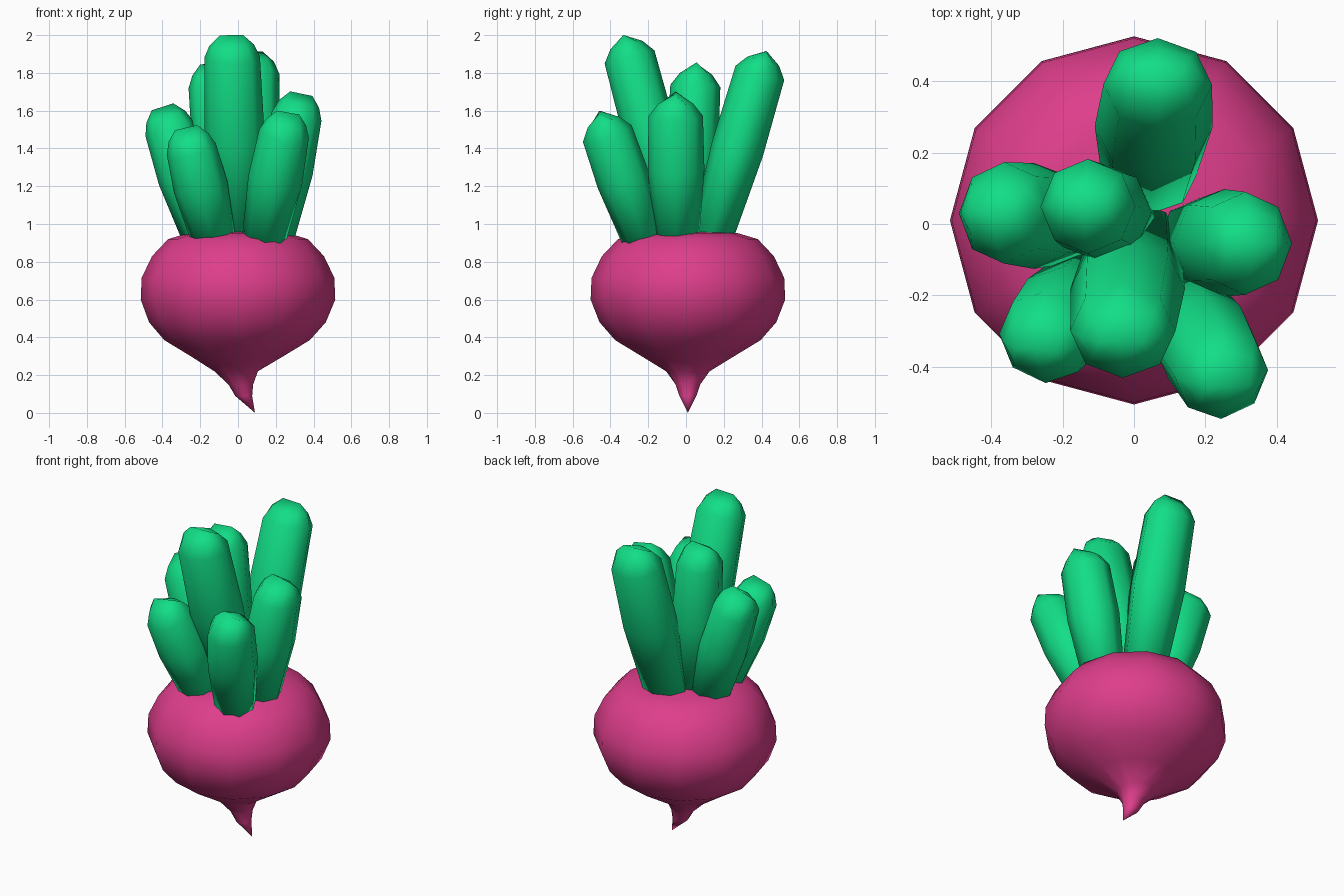
import bpy, bmesh, math
from mathutils import Vector

if "Cube" in bpy.data.objects:
    bpy.data.objects.remove(bpy.data.objects["Cube"])


def material(name, rgb):
    m = bpy.data.materials.new(name)
    m.diffuse_color = (*rgb, 1)
    m.use_nodes = True
    m.node_tree.nodes["Principled BSDF"].inputs["Base Color"].default_value = m.diffuse_color
    return m


pink = material("beet pink", (0.73, 0.048, 0.26))
green = material("leaf green", (0.006, 0.73, 0.24))


def loft(name, rings, mat):
    """Join rings of equal point count into a closed smooth solid."""
    bm = bmesh.new()
    loops = [[bm.verts.new(p) for p in ring] for ring in rings]
    n = len(loops[0])
    for a, b in zip(loops, loops[1:]):
        for i in range(n):
            j = (i + 1) % n
            bm.faces.new((a[i], a[j], b[j], b[i]))
    bm.faces.new(loops[0][::-1])
    bm.faces.new(loops[-1])
    bmesh.ops.remove_doubles(bm, verts=bm.verts, dist=0.0005)
    bmesh.ops.recalc_face_normals(bm, faces=bm.faces)
    me = bpy.data.meshes.new(name)
    bm.to_mesh(me)
    bm.free()
    me.materials.append(mat)
    ob = bpy.data.objects.new(name, me)
    bpy.context.collection.objects.link(ob)
    for p in me.polygons:
        p.use_smooth = True
    return ob


def circle(n, rx, ry):
    return [(rx * math.cos(2 * math.pi * i / n), ry * math.sin(2 * math.pi * i / n))
            for i in range(n)]


# Root bulb with bent tail: (height, radius, x offset)
profile = [(0.0, 0.0, 0.09), (0.09, 0.045, 0.03), (0.15, 0.065, 0.015),
           (0.22, 0.115, -0.01), (0.30, 0.245, -0.005), (0.385, 0.385, -0.005),
           (0.48, 0.468, -0.003), (0.60, 0.515, 0), (0.715, 0.51, 0),
           (0.83, 0.455, 0), (0.92, 0.37, 0), (0.953, 0.26, 0), (0.965, 0.0, 0)]
loft("root_bulb", [[(x + cx, y + 0.01, z) for x, y in circle(12, r, r)]
                   for z, r, cx in profile], pink)


# Leaf stalk: tapered octagonal column closed by a short ridge along x
def stalk(name, base, tip, rx, ry):
    base, tip = Vector(base), Vector(tip)
    axis = (tip - base).normalized()
    side = (Vector((1, 0, 0)) - axis * axis.x).normalized()
    depth = axis.cross(side)
    length = (tip - base).length
    rings = []
    for d, sx, sy in ((0, 0.78, 0.78), (length * 0.5, 1.0, 1.0),
                      (length - 0.12, 0.92, 0.96), (length - 0.055, 0.74, 0.62)):
        rings.append([base + axis * d + side * x + depth * y
                      for x, y in circle(8, rx * sx, ry * sy)])
    ridge = []
    for x, y in circle(8, rx, ry):
        ridge.append(tip + side * max(-0.06, min(0.06, x)))
    rings.append(ridge)
    bm_ob = loft(name, rings, green)
    return bm_ob


stalks = [
    ("back_stalk", (0.04, 0.12, 0.88), (0.07, 0.425, 1.915), 0.165, 0.14),
    ("tall_front_stalk", (0.0, -0.03, 0.88), (-0.035, -0.33, 2.0), 0.16, 0.142),
    ("middle_stalk", (-0.05, 0.01, 0.88), (-0.14, 0.055, 1.85), 0.145, 0.138),
    ("left_stalk", (-0.16, 0.01, 0.88), (-0.40, 0.035, 1.62), 0.145, 0.148),
    ("right_stalk", (0.17, -0.05, 0.88), (0.335, -0.055, 1.69), 0.145, 0.15),
    ("front_left_stalk", (-0.12, -0.16, 0.88), (-0.275, -0.35, 1.51), 0.145, 0.14),
    ("front_right_stalk", (0.13, -0.21, 0.88), (0.265, -0.455, 1.59), 0.145, 0.142),
]
for s in stalks:
    stalk(*s)
